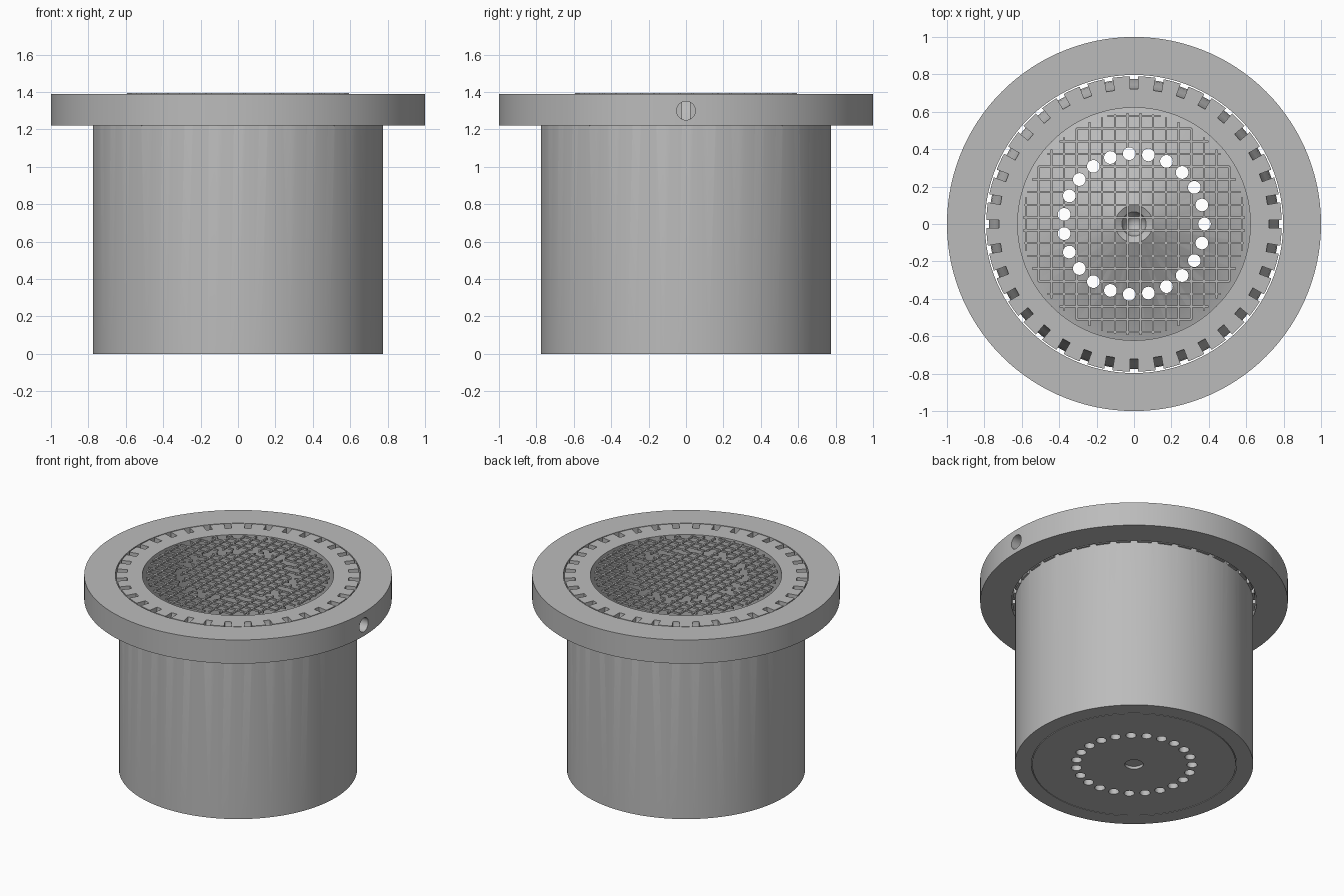
import bpy, bmesh, math
from mathutils import Matrix

cube = bpy.data.objects.get("Cube")
if cube:
    bpy.data.objects.remove(cube, do_unlink=True)

grey = bpy.data.materials.new("plain grey")
grey.use_nodes = True
tone = (0.5, 0.5, 0.5, 1)
grey.diffuse_color = tone
grey.node_tree.nodes["Principled BSDF"].inputs["Base Color"].default_value = tone


def finish(name, bm):
    bmesh.ops.recalc_face_normals(bm, faces=bm.faces)
    mesh = bpy.data.meshes.new(name)
    bm.to_mesh(mesh)
    bm.free()
    mesh.materials.append(grey)
    ob = bpy.data.objects.new(name, mesh)
    bpy.context.collection.objects.link(ob)
    return ob


def lathe(name, profile, closed, steps=120):
    bm = bmesh.new()
    verts = [bm.verts.new((r, 0, z)) for r, z in profile]
    edges = [bm.edges.new(pair) for pair in zip(verts, verts[1:])]
    if closed:
        edges.append(bm.edges.new((verts[-1], verts[0])))
    bmesh.ops.spin(bm, geom=verts + edges, cent=(0, 0, 0), axis=(0, 0, 1),
                   angle=math.tau, steps=steps)
    bmesh.ops.remove_doubles(bm, verts=bm.verts, dist=1e-5)
    return finish(name, bm)


def add_rod(bm, radius, length, matrix):
    bmesh.ops.create_cone(bm, cap_ends=True, segments=24, radius1=radius,
                          radius2=radius, depth=length, matrix=matrix)


def cut(ob, cutter, self_cross=False):
    mod = ob.modifiers.new("cut", 'BOOLEAN')
    mod.operation, mod.solver, mod.object = 'DIFFERENCE', 'EXACT', cutter
    mod.use_self = self_cross
    graph = bpy.context.evaluated_depsgraph_get()
    mesh = bpy.data.meshes.new_from_object(ob.evaluated_get(graph))
    ob.modifiers.clear()
    ob.data = mesh


def smooth(ob):
    bpy.ops.object.select_all(action='DESELECT')
    ob.select_set(True)
    bpy.context.view_layer.objects.active = ob
    bpy.ops.object.shade_smooth_by_angle(angle=math.radians(25))


# Loose outer flange with a radial hole on the left side
flange = lathe("flange", [(0.797, 1.22), (1, 1.22), (1, 1.39), (0.797, 1.39)], True)
bm = bmesh.new()
add_rod(bm, 0.05, 0.4, Matrix.Translation((0.95, 0, 1.3)) @ Matrix.Rotation(math.pi / 2, 4, 'Y'))
side_cutter = finish("side_hole_cutter", bm)
cut(flange, side_cutter)

# Tubular body with a wider collar at the top
body = lathe("body", [(0.667, 0), (0.775, 0), (0.775, 1.22), (0.79, 1.22), (0.79, 1.39),
                      (0.622, 1.39), (0.622, 0.1), (0.667, 0.1)], True)

# Sloped outlet notches around the collar
chute = [(0.72, 1.42), (0.722, 1.37), (0.745, 1.31), (0.768, 1.26),
         (0.777, 1.2), (0.82, 1.2), (0.82, 1.42)]
bm = bmesh.new()
for i in range(36):
    turn = Matrix.Rotation(math.tau * i / 36, 4, 'Z')
    sides = [[bm.verts.new(turn @ Matrix.Translation((r, y, z)).translation) for r, z in chute]
             for y in (-0.022, 0.022)]
    for side in sides:
        bm.faces.new(side)
    for k in range(len(chute)):
        j = (k + 1) % len(chute)
        bm.faces.new((sides[0][k], sides[0][j], sides[1][j], sides[1][k]))
notch_cutter = finish("notch_cutter", bm)
cut(body, notch_cutter)

# Base insert: shallow cone with a pointed centre recess
insert = lathe("base_insert", [(0, 0.02), (0.06, 0.02), (0.06, 0), (0.662, 0), (0.662, 0.095),
                               (0.615, 0.1), (0.1, 0.38), (0.065, 0.36), (0, 0.15)], False)

# Grid of thin bars over the opening
bm = bmesh.new()
pitch = 0.068
for i in range(-9, 9):
    offset = (i + 0.5) * pitch
    length = 2 * math.sqrt(0.595 ** 2 - offset ** 2)
    for angle in (0, math.pi / 2):
        bmesh.ops.create_cube(bm, size=1, matrix=Matrix.Rotation(angle, 4, 'Z')
                              @ Matrix.Translation((0, offset, 1.388))
                              @ Matrix.Diagonal((length, 0.011, 0.012, 1)))
grid = finish("grid", bm)

# Ring of drain holes through the insert and the grid
bm = bmesh.new()
for i in range(23):
    add_rod(bm, 0.034, 1.7, Matrix.Rotation(math.tau * i / 23, 4, 'Z')
            @ Matrix.Translation((0.377, 0, 0.75)))
drain_cutter = finish("drain_hole_cutter", bm)
cut(insert, drain_cutter)
cut(grid, drain_cutter, True)

for cutter in (side_cutter, notch_cutter, drain_cutter):
    bpy.data.objects.remove(cutter, do_unlink=True)
for part in (flange, body, insert):
    smooth(part)
